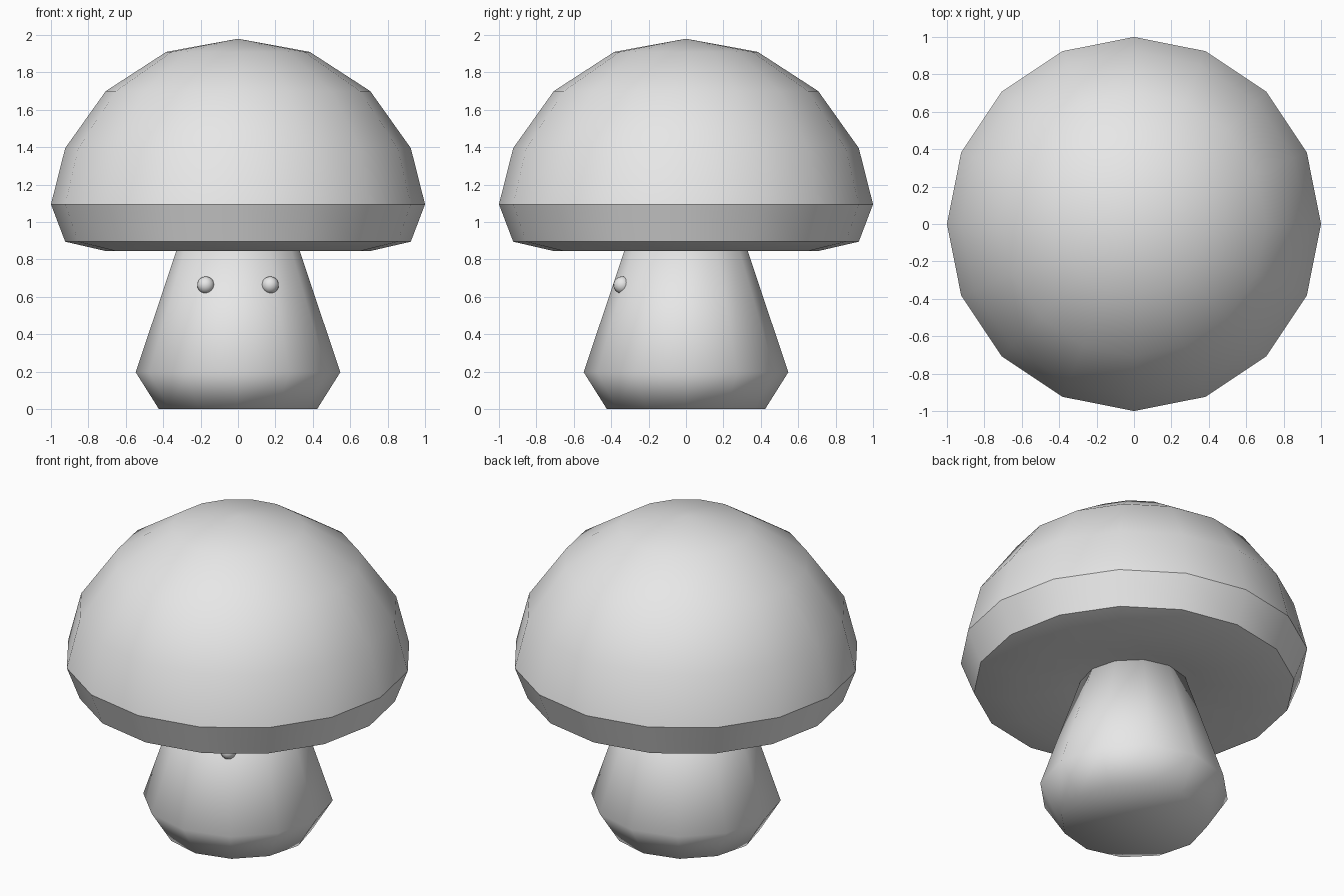
import bpy, bmesh, math

if "Cube" in bpy.data.objects:
    bpy.data.objects.remove(bpy.data.objects["Cube"])

clay = bpy.data.materials.new("light_grey")
clay.diffuse_color = (0.8, 0.8, 0.8, 1)
clay.use_nodes = True
clay.node_tree.nodes["Principled BSDF"].inputs["Base Color"].default_value = clay.diffuse_color


def lathe(name, profile, sides, crease=None):
    """Revolve (radius, height) points around z; radius 0 makes a pole."""
    bm = bmesh.new()
    rings = []
    for r, z in profile:
        if r == 0:
            rings.append([bm.verts.new((0, 0, z))] * sides)
        else:
            rings.append([bm.verts.new((r * math.cos(i * math.tau / sides),
                                        r * math.sin(i * math.tau / sides), z))
                          for i in range(sides)])
    for a, b in zip(rings, rings[1:]):
        for i in range(sides):
            j = (i + 1) % sides
            quad = [a[i], a[j], b[j], b[i]]
            bm.faces.new(list(dict.fromkeys(quad)))
    bmesh.ops.recalc_face_normals(bm, faces=bm.faces)
    mesh = bpy.data.meshes.new(name)
    bm.to_mesh(mesh)
    bm.free()
    mesh.materials.append(clay)
    mesh.shade_smooth()
    if crease:
        mesh.set_sharp_from_angle(angle=math.radians(crease))
    obj = bpy.data.objects.new(name, mesh)
    bpy.context.collection.objects.link(obj)
    return obj


# Domed cap with a crisp rim and a slightly hollow underside
lathe("cap", [(0, 1.98), (0.383, 1.91), (0.707, 1.70), (0.924, 1.395),
              (1.0, 1.095), (0.924, 0.895), (0.707, 0.845),
              (0.383, 0.89), (0, 0.91)], 16, crease=30)

# Tapered stem, soft-shaded all over, its top hidden in the cap
lathe("stem", [(0, 0), (0.423, 0), (0.547, 0.197), (0.305, 0.92), (0, 0.92)], 12)

# Small round eyes, half sunk into the stem front
for side, x in (("left", -0.172), ("right", 0.172)):
    bpy.ops.mesh.primitive_uv_sphere_add(segments=16, ring_count=10, radius=0.046,
                                         location=(x, -0.342, 0.663))
    eye = bpy.context.object
    eye.name = side + "_eye"
    eye.data.materials.append(clay)
    eye.data.shade_smooth()
